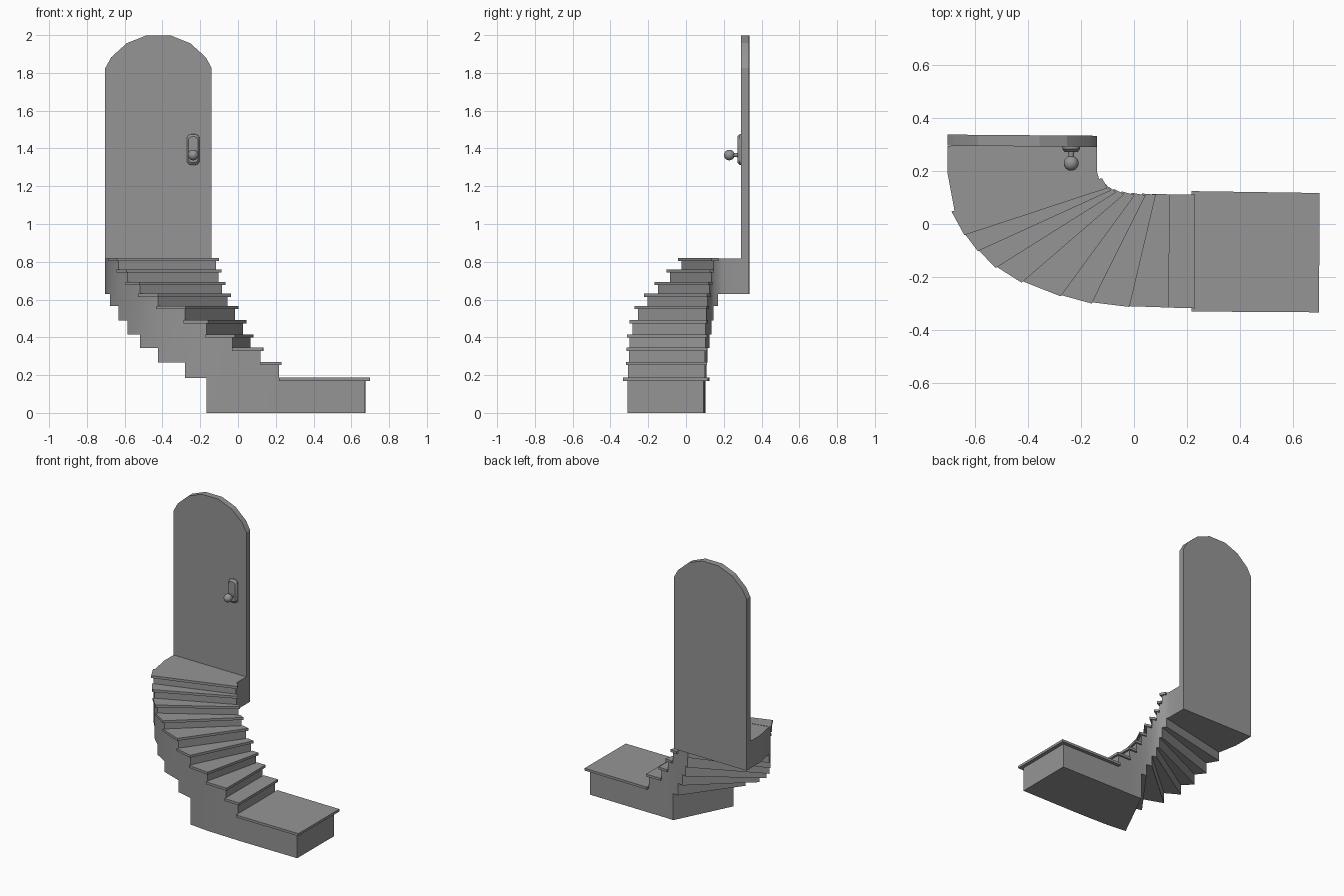
import bpy, bmesh, math
from mathutils import Vector, Matrix

old = bpy.data.objects.get("Cube")
if old:
    bpy.data.objects.remove(old, do_unlink=True)

grey = bpy.data.materials.new("plain grey")
grey.use_nodes = True
COLOUR = (0.3, 0.3, 0.3, 1)
grey.diffuse_color = COLOUR
grey.node_tree.nodes["Principled BSDF"].inputs["Base Color"].default_value = COLOUR


def finish(name, bm, angle=30):
    bmesh.ops.recalc_face_normals(bm, faces=bm.faces)
    mesh = bpy.data.meshes.new(name)
    bm.to_mesh(mesh)
    bm.free()
    mesh.materials.append(grey)
    obj = bpy.data.objects.new(name, mesh)
    bpy.context.collection.objects.link(obj)
    bpy.ops.object.select_all(action='DESELECT')
    obj.select_set(True)
    bpy.context.view_layer.objects.active = obj
    bpy.ops.object.shade_smooth_by_angle(angle=math.radians(angle))
    return obj


def loft(name, first, second, angle=30):
    """Solid between two matching outlines."""
    bm = bmesh.new()
    a = [bm.verts.new(p) for p in first]
    b = [bm.verts.new(p) for p in second]
    bm.faces.new(a)
    bm.faces.new(b[::-1])
    for i in range(len(a)):
        j = (i + 1) % len(a)
        bm.faces.new((a[i], b[i], b[j], a[j]))
    return finish(name, bm, angle)


# Riser lines in plan, inner end then outer end, from the foot to the door
RISERS = [((.675, .093), (.673, -.309)), ((.216, .1), (.216, -.306)),
          ((.12, .1), (.118, -.303)), ((.066, .102), (-.028, -.298)),
          ((.026, .104), (-.167, -.283)), ((-.015, .108), (-.281, -.255)),
          ((-.055, .115), (-.424, -.203)), ((-.085, .125), (-.519, -.148)),
          ((-.104, .134), (-.584, -.085)), ((-.116, .145), (-.633, -.025)),
          ((-.132, .17), (-.677, .05)), ((-.139, .195), (-.703, .19)),
          ((-.139, .295), (-.703, .295))]
LEVELS = [0, .185, .268, .343, .414, .489, .565, .629, .692, .757, .818]


def span(s):
    """Lowest and highest level of a stair segment."""
    if s < 0 or s > len(RISERS) - 2:
        return 0, 0
    top = min(s + 1, 10)
    return max(0, min(s - 3, 7)), top


# Stair body: one welded stepped shell
bm = bmesh.new()
cache = {}


def vert(station, side, level):
    key = (station, side, level)
    if key not in cache:
        cache[key] = bm.verts.new((*RISERS[station][side], LEVELS[level]))
    return cache[key]


for s in range(len(RISERS)):
    low, high = span(s)
    before = set(range(*span(s - 1)))
    for k in before ^ set(range(low, high)):
        bm.faces.new([vert(s, 0, k), vert(s, 1, k), vert(s, 1, k + 1), vert(s, 0, k + 1)])
    if high == low:
        continue
    for side in (0, 1):
        for k in range(low, high):
            bm.faces.new([vert(s, side, k), vert(s + 1, side, k),
                          vert(s + 1, side, k + 1), vert(s, side, k + 1)])
    for k in (low, high):
        bm.faces.new([vert(s, 0, k), vert(s, 1, k), vert(s + 1, 1, k), vert(s + 1, 0, k)])
finish("stair_body", bm)


# Treads: thin slabs that overhang the risers and the side walls
def tread_edge(station, side_overhang, forward):
    inner, outer = (Vector(p) for p in RISERS[station])
    along = (inner - outer).normalized()
    ahead = Vector((along.y, -along.x)) * forward
    return inner + along * side_overhang + ahead, outer - along * side_overhang + ahead


for s in range(10):
    over = .024 if s == 0 else .012
    front = tread_edge(s, over, .025 if s == 0 else .014)
    back = tread_edge(s + 1, over, 0)
    plan = [front[0], front[1], back[1], back[0]]
    top = LEVELS[s + 1] + .002
    loft(f"tread_{s + 1}", [(p.x, p.y, top - .017) for p in plan], [(p.x, p.y, top) for p in plan])

# Door: arched slab
MID = -.421
half = [(.282, .629), (.282, 1.825), (.25, 1.883), (.168, 1.957), (.065, 1.998)]
arch = [(MID + x, z) for x, z in half] + [(MID - x, z) for x, z in reversed(half)]


def depth(x, y):
    return y - (x - MID) * .008


loft("door", [(x, depth(x, .293), z) for x, z in arch],
     [(x, depth(x, .335), z) for x, z in arch], 20)

# Handle plate: rounded and tapered towards the front
KNOB_X, KNOB_Z = -.237, 1.365


def plate(width, height, corner, y):
    points = []
    for q, (sx, sz) in enumerate([(1, 1), (-1, 1), (-1, -1), (1, -1)]):
        for i in range(5):
            a = math.radians(90 * q + 22.5 * i)
            points.append((KNOB_X + sx * (width - corner) + corner * math.cos(a), y,
                           1.394 + sz * (height - corner) + corner * math.sin(a)))
    return points


loft("handle_plate_rim", plate(.034, .082, .025, .295), plate(.033, .081, .025, .283))
loft("handle_plate_face", plate(.033, .081, .025, .283), plate(.025, .069, .02, .272))

# Handle stem and knob
turn = Matrix.Rotation(math.radians(90), 4, 'X')
bm = bmesh.new()
bmesh.ops.create_cone(bm, cap_ends=True, segments=16, radius1=.013, radius2=.009, depth=.045,
                      matrix=Matrix.Translation((KNOB_X, .262, KNOB_Z)) @ turn)
finish("handle_stem", bm)
bm = bmesh.new()
bmesh.ops.create_uvsphere(bm, u_segments=20, v_segments=12, radius=.028,
                          matrix=Matrix.Translation((KNOB_X, .229, KNOB_Z)) @ turn)
finish("handle_knob", bm)
